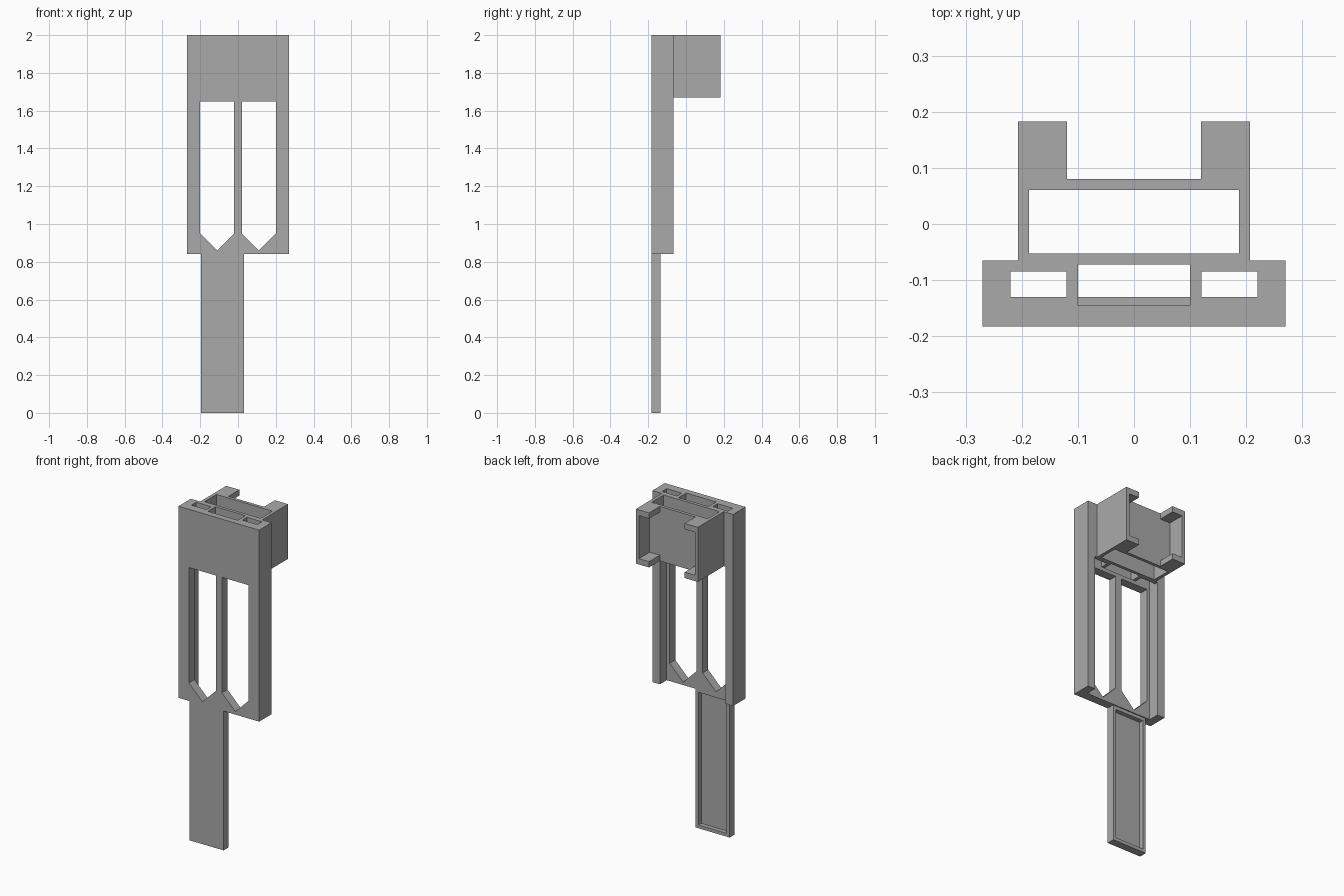
import bpy
import bmesh
from math import pi

cube = bpy.data.objects.get("Cube")
if cube:
    bpy.data.objects.remove(cube, do_unlink=True)

grey = bpy.data.materials.new("plain_grey")
grey.use_nodes = True
colour = (0.4, 0.4, 0.4, 1)
grey.diffuse_color = colour
grey.node_tree.nodes["Principled BSDF"].inputs["Base Color"].default_value = colour


def rect(x0, x1, y0, y1):
    return [(x0, y0), (x1, y0), (x1, y1), (x0, y1)]


def mirrored(loop):
    return [(-x, y) for x, y in reversed(loop)]


def extrude(name, loops, lo, hi, upright=False):
    """Extrude an outline with holes along z, or along y when upright."""
    curve = bpy.data.curves.new(name, "CURVE")
    curve.dimensions = "2D"
    curve.fill_mode = "BOTH"
    curve.extrude = (hi - lo) / 2
    for loop in loops:
        spline = curve.splines.new("POLY")
        spline.points.add(len(loop) - 1)
        for point, (x, y) in zip(spline.points, loop):
            point.co = (x, y, 0, 1)
        spline.use_cyclic_u = True
    temp = bpy.data.objects.new(name + "_profile", curve)
    bpy.context.collection.objects.link(temp)
    bpy.context.view_layer.update()
    mesh = bpy.data.meshes.new_from_object(
        temp.evaluated_get(bpy.context.evaluated_depsgraph_get()))
    bpy.data.objects.remove(temp, do_unlink=True)
    bm = bmesh.new()
    bm.from_mesh(mesh)
    bmesh.ops.remove_doubles(bm, verts=bm.verts, dist=0.0001)
    bmesh.ops.recalc_face_normals(bm, faces=bm.faces)
    for face in bm.faces:
        face.smooth = False
    bm.to_mesh(mesh)
    bm.free()
    mesh.name = name
    mesh.materials.clear()
    mesh.materials.append(grey)
    obj = bpy.data.objects.new(name, mesh)
    bpy.context.collection.objects.link(obj)
    mid = (lo + hi) / 2
    if upright:
        obj.rotation_euler.x = pi / 2
        obj.location.y = mid
    else:
        obj.location.z = mid
    return obj


front, plate_back, body_back = -0.183, -0.13, -0.065
body_low, block_low, top = 0.842, 1.67, 2.0

# Front plate with two pointed windows
window = [(0.02, 1.648), (0.02, 0.95), (0.11, 0.86), (0.2, 0.95), (0.2, 1.648)]
extrude("front_plate",
        [rect(-0.27, 0.27, body_low, block_low), window, mirrored(window)],
        front, plate_back, upright=True)

# Side rails behind the plate
rail = rect(0.22, 0.27, plate_back, body_back)
extrude("left_rail", [rail], body_low, block_low)
extrude("right_rail", [mirrored(rail)], body_low, block_low)

# Top block with three vertical slots
slot = rect(0.12, 0.22, plate_back, -0.085)
extrude("top_block",
        [rect(-0.27, 0.27, front, body_back), slot, mirrored(slot),
         rect(-0.1, 0.1, -0.145, -0.072)],
        block_low, top)

# Open box behind the top block
extrude("rear_box",
        [rect(-0.207, 0.207, body_back, 0.08), rect(-0.187, 0.187, -0.053, 0.061)],
        block_low, top)

# C-shaped clips on the back of the box
lip = 0.035
clip = [(0.207, block_low), (0.207, top), (0.119, top), (0.119, top - lip),
        (0.187, top - lip), (0.187, block_low + lip),
        (0.119, block_low + lip), (0.119, block_low)]
extrude("left_clip", [clip], 0.08, 0.183, upright=True)
extrude("right_clip", [mirrored(clip)], 0.08, 0.183, upright=True)

# Long leg, hollowed at the back
leg = rect(-0.197, 0.032, 0, body_low)
extrude("leg_panel", [leg], front, -0.163, upright=True)
extrude("leg_rim", [leg, rect(-0.177, 0.012, 0.02, body_low - 0.02)],
        -0.163, -0.136, upright=True)
